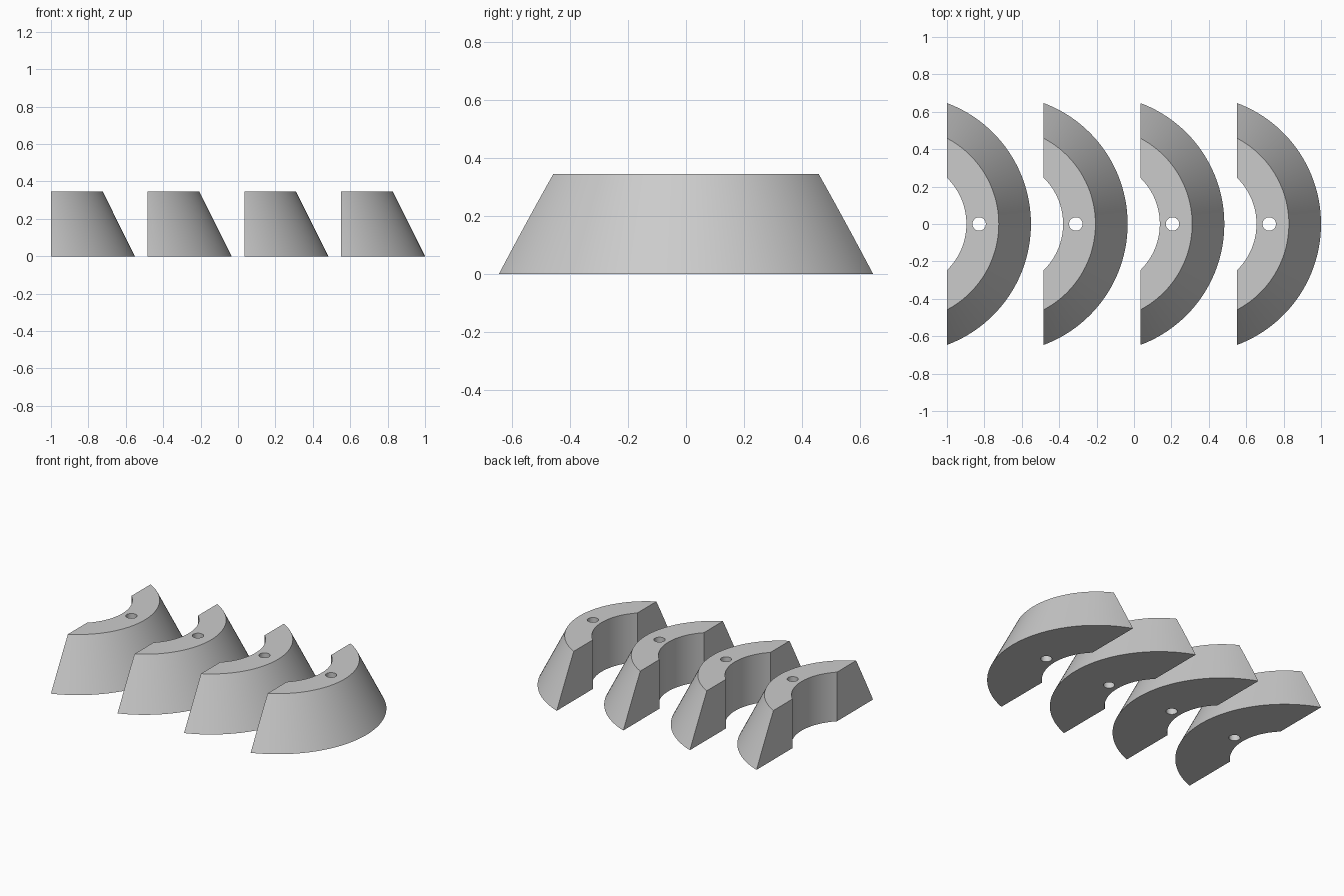
import bpy, bmesh, math
from mathutils import Vector, Matrix

cube = bpy.data.objects.get("Cube")
if cube:
    bpy.data.objects.remove(cube, do_unlink=True)

HEIGHT = 0.345
R_BASE, R_TOP, R_INNER = 0.69, 0.518, 0.345
CUT = 0.241             # flat ends, measured from the ring axis
HOLE_X, HOLE_R = 0.413, 0.036
COUNT, PITCH = 4, 0.517
SEGMENTS = 128

grey = bpy.data.materials.new("light grey")
grey.use_nodes = True
color = (0.6, 0.6, 0.6, 1)
grey.diffuse_color = color
grey.node_tree.nodes["Principled BSDF"].inputs["Base Color"].default_value = color


def make_object(name, bm):
    bmesh.ops.recalc_face_normals(bm, faces=bm.faces)
    mesh = bpy.data.meshes.new(name)
    bm.to_mesh(mesh)
    bm.free()
    mesh.materials.append(grey)
    obj = bpy.data.objects.new(name, mesh)
    bpy.context.collection.objects.link(obj)
    return obj


# Tapered ring, lathed from its section and then cut flat
bm = bmesh.new()
section = [(R_INNER, 0), (R_BASE, 0), (R_TOP, HEIGHT), (R_INNER, HEIGHT)]
verts = [bm.verts.new((x, 0, z)) for x, z in section]
edges = [bm.edges.new((verts[i - 1], verts[i])) for i in range(len(verts))]
bmesh.ops.spin(bm, geom=verts + edges, cent=(0, 0, 0), axis=(0, 0, 1),
               angle=math.tau, steps=SEGMENTS)
bmesh.ops.remove_doubles(bm, verts=bm.verts, dist=1e-4)
bmesh.ops.bisect_plane(bm, geom=bm.verts[:] + bm.edges[:] + bm.faces[:],
                       plane_co=(CUT, 0, 0), plane_no=(1, 0, 0), clear_inner=True)
bmesh.ops.holes_fill(bm, edges=[e for e in bm.edges if e.is_boundary], sides=0)

# Join the flat top and bottom strips into single faces
flat = [e for e in bm.edges if len(e.link_faces) == 2
        and all(abs(f.normal.z) > 0.99 for f in e.link_faces)]
bmesh.ops.dissolve_edges(bm, edges=flat, use_verts=False)
segment = make_object("ring_segment_1", bm)

# Vertical screw hole through the middle
bm = bmesh.new()
bmesh.ops.create_cone(bm, cap_ends=True, segments=32, radius1=HOLE_R, radius2=HOLE_R,
                      depth=HEIGHT * 2,
                      matrix=Matrix.Translation(Vector((HOLE_X, 0, HEIGHT / 2))))
cutter = make_object("hole_cutter", bm)
cutter.hide_render = True

drill = segment.modifiers.new("hole", "BOOLEAN")
drill.operation = "DIFFERENCE"
drill.solver = "EXACT"
drill.object = cutter
bpy.ops.object.select_all(action="DESELECT")
bpy.context.view_layer.objects.active = segment
segment.select_set(True)
bpy.ops.object.modifier_apply(modifier=drill.name)
bpy.data.objects.remove(cutter, do_unlink=True)
bpy.ops.object.shade_smooth_by_angle(angle=math.radians(30))

# Row of identical segments
segment.location.x = -1 - CUT
for i in range(1, COUNT):
    copy = segment.copy()
    copy.name = f"ring_segment_{i + 1}"
    copy.location.x += i * PITCH
    bpy.context.collection.objects.link(copy)
